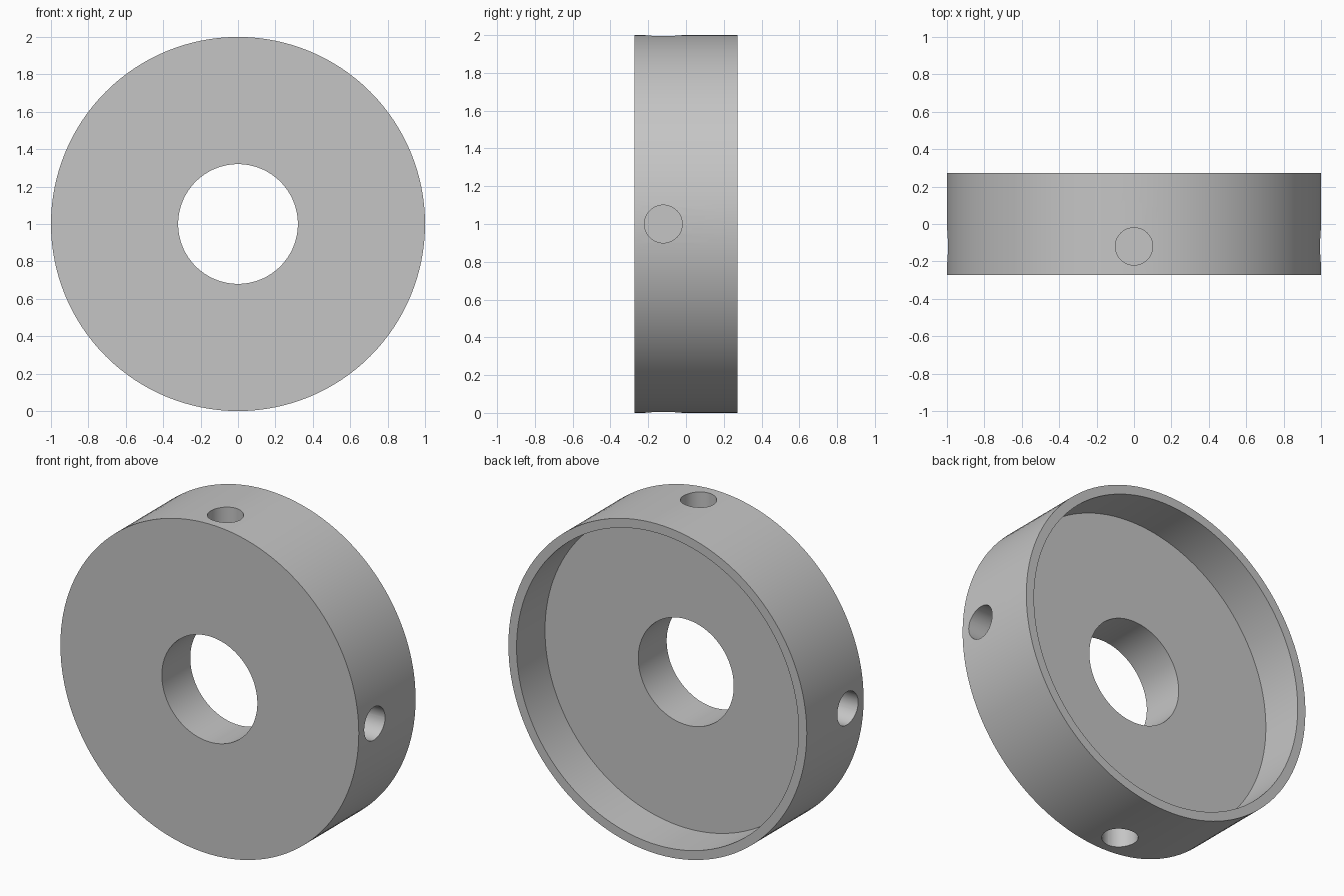
import bpy, bmesh, math
from mathutils import Matrix, Vector

cube = bpy.data.objects.get("Cube")
if cube:
    bpy.data.objects.remove(cube, do_unlink=True)

RADIUS, BORE, RECESS = 1.0, 0.32, 0.945
FRONT, FLOOR, BACK = -0.272, 0.0, 0.272
HOLE_RADIUS, HOLE_DEPTH, HOLE_Y = 0.1, 0.4, -0.12
CENTRE = Vector((0, 0, RADIUS))

grey = bpy.data.materials.new("plain_grey")
grey.use_nodes = True
colour = (0.56, 0.56, 0.56, 1)
grey.diffuse_color = colour
grey.node_tree.nodes["Principled BSDF"].inputs["Base Color"].default_value = colour


def make_object(name, bm):
    bmesh.ops.recalc_face_normals(bm, faces=bm.faces)
    mesh = bpy.data.meshes.new(name)
    bm.to_mesh(mesh)
    bm.free()
    mesh.materials.append(grey)
    obj = bpy.data.objects.new(name, mesh)
    bpy.context.collection.objects.link(obj)
    return obj


# Collar: cross-section (radius, y) turned about the y axis
profile = [(BORE, FRONT), (RADIUS, FRONT), (RADIUS, BACK),
           (RECESS, BACK), (RECESS, FLOOR), (BORE, FLOOR)]
bm = bmesh.new()
verts = [bm.verts.new((r, y, RADIUS)) for r, y in profile]
edges = [bm.edges.new((v, verts[i - 1])) for i, v in enumerate(verts)]
bmesh.ops.spin(bm, geom=verts + edges, cent=CENTRE, axis=(0, 1, 0),
               angle=math.tau, steps=128, use_merge=True)
bmesh.ops.remove_doubles(bm, verts=bm.verts, dist=0.0001)
collar = make_object("recessed_collar", bm)

# Four blind radial holes around the rim
bm = bmesh.new()
length = HOLE_DEPTH + 0.1
for i in range(4):
    place = (Matrix.Translation(CENTRE + Vector((0, HOLE_Y, 0)))
             @ Matrix.Rotation(i * math.pi / 2, 4, 'Y')
             @ Matrix.Translation((0, 0, RADIUS - HOLE_DEPTH + length / 2)))
    bmesh.ops.create_cone(bm, cap_ends=True, segments=48, radius1=HOLE_RADIUS,
                          radius2=HOLE_RADIUS, depth=length, matrix=place)
cutter = make_object("hole_cutter", bm)
cutter.hide_render = True

# Cut the holes, then discard the cutter
bpy.ops.object.select_all(action='DESELECT')
bpy.context.view_layer.objects.active = collar
collar.select_set(True)
cut = collar.modifiers.new("radial_holes", 'BOOLEAN')
cut.operation = 'DIFFERENCE'
cut.solver = 'EXACT'
cut.object = cutter
bpy.ops.object.modifier_apply(modifier=cut.name)
bpy.data.objects.remove(cutter, do_unlink=True)

bpy.ops.object.shade_smooth_by_angle(angle=math.radians(30))
